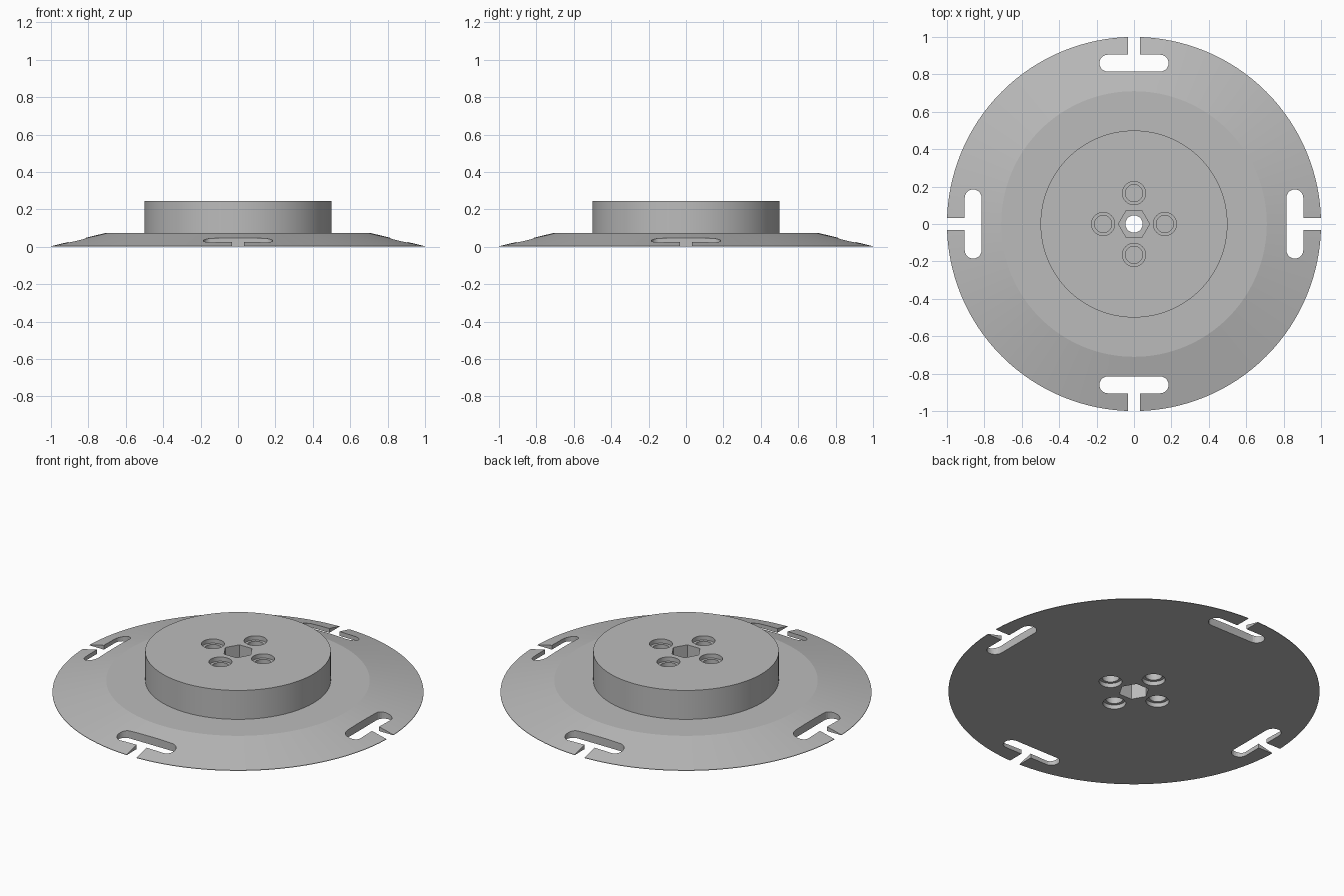
import bpy, bmesh
from math import sin, cos, pi, radians
from mathutils import Matrix

cube = bpy.data.objects.get("Cube")
if cube:
    bpy.data.objects.remove(cube, do_unlink=True)

HUB_TOP = 0.245
HUB_R = 0.5
PLATE_TOP = 0.073

grey = bpy.data.materials.new("grey plastic")
grey.use_nodes = True
colour = (0.5, 0.5, 0.5, 1)
grey.diffuse_color = colour
grey.node_tree.nodes["Principled BSDF"].inputs["Base Color"].default_value = colour


def circle(r, sides):
    return [(r * cos(2 * pi * i / sides), r * sin(2 * pi * i / sides)) for i in range(sides)]


def loft(name, sections):
    """Closed solid through matching (outline, z) sections, bottom to top."""
    bm = bmesh.new()
    rings = [[bm.verts.new((x, y, z)) for x, y in outline] for outline, z in sections]
    n = len(rings[0])
    for low, high in zip(rings, rings[1:]):
        for i in range(n):
            j = (i + 1) % n
            bm.faces.new((low[i], low[j], high[j], high[i]))
    bm.faces.new(rings[0][::-1])
    bm.faces.new(rings[-1])
    bmesh.ops.recalc_face_normals(bm, faces=bm.faces)
    mesh = bpy.data.meshes.new(name)
    bm.to_mesh(mesh)
    bm.free()
    mesh.materials.append(grey)
    obj = bpy.data.objects.new(name, mesh)
    bpy.context.collection.objects.link(obj)
    return obj


# Flanged body: thin sloping rim, flat shoulder, round hub
profile = [(1, 0), (1, 0.003), (0.71, PLATE_TOP), (HUB_R, PLATE_TOP), (HUB_R, HUB_TOP)]
body = loft("flanged_hub", [(circle(r, 128), z) for r, z in profile])


def cut(outline, z0, z1, matrix=Matrix()):
    """Subtract a straight prism from the body."""
    cutter = loft("cutter", [(outline, z0), (outline, z1)])
    cutter.hide_render = True
    cutter.data.transform(matrix)
    mod = body.modifiers.new("cut", 'BOOLEAN')
    mod.operation = 'DIFFERENCE'
    mod.solver = 'EXACT'
    mod.object = cutter
    bpy.context.view_layer.objects.active = body
    bpy.ops.object.modifier_apply(modifier=mod.name)
    bpy.data.objects.remove(cutter, do_unlink=True)


# Strap slots with an open neck through the rim
end_r, half = 0.045, 0.14
slot = []
for side, start in ((1, -90), (-1, 90)):
    for k in range(13):
        a = radians(start + 15 * k)
        slot.append((side * half + end_r * cos(a), 0.86 + end_r * sin(a)))
neck = [(-0.033, 0.86), (0.033, 0.86), (0.033, 1.1), (-0.033, 1.1)]
for q in range(4):
    turn = Matrix.Rotation(q * pi / 2, 4, 'Z')
    cut(slot, -0.1, 0.2, turn)
    cut(neck, -0.1, 0.2, turn)

# Stepped blind pockets around the centre, on both faces
for q in range(4):
    place = Matrix.Rotation(q * pi / 2, 4, 'Z') @ Matrix.Translation((0.165, 0, 0))
    for r, depth in ((0.062, 0.025), (0.046, 0.1)):
        cut(circle(r, 32), HUB_TOP - depth, HUB_TOP + 0.1, place)
        cut(circle(r, 32), -0.1, depth, place)

# Hexagonal sockets joined by a round bore
hexagon = circle(0.083, 6)
cut(hexagon, HUB_TOP - 0.1, HUB_TOP + 0.1)
cut(hexagon, -0.1, 0.1)
cut(circle(0.046, 32), -0.1, HUB_TOP + 0.1)

# Smooth round walls, crisp edges
bpy.ops.object.select_all(action='DESELECT')
body.select_set(True)
bpy.context.view_layer.objects.active = body
bpy.ops.object.shade_smooth_by_angle(angle=radians(12))
